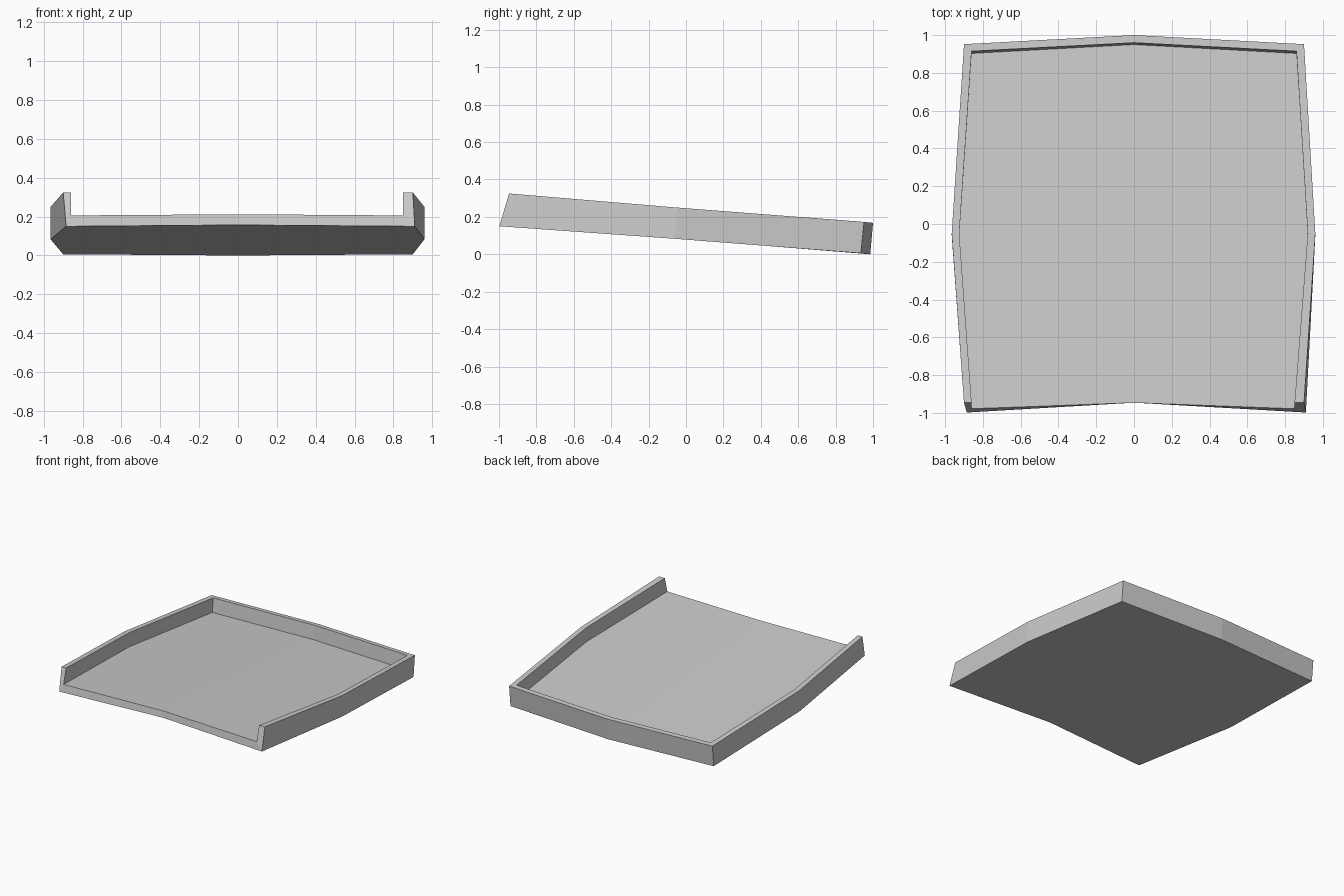
import bpy
import bmesh

cube = bpy.data.objects.get("Cube")
if cube:
    bpy.data.objects.remove(cube, do_unlink=True)

grey = bpy.data.materials.new("plain grey")
grey.use_nodes = True
colour = (0.6, 0.6, 0.6, 1)
grey.diffuse_color = colour
grey.node_tree.nodes["Principled BSDF"].inputs["Base Color"].default_value = colour

# Rings run front left, middle left, back left, back centre, then the right side
base = [(0.91, -0.998, 0.15), (0.96, -0.06, 0.083), (0.9, 0.935, 0.006), (0, 0.985, 0),
        (-0.9, 0.935, 0.006), (-0.965, -0.06, 0.083), (-0.885, -0.998, 0.15)]
rim = [(0.9, -0.946, 0.325), (0.96, -0.05, 0.25), (0.9, 0.952, 0.173), (0, 1, 0.168),
       (-0.9, 0.952, 0.173), (-0.965, -0.05, 0.25), (-0.9, -0.946, 0.325)]
rim_inner = [(0.85, -0.946, 0.325), (0.92, -0.05, 0.25), (0.86, 0.915, 0.176), (0, 0.96, 0.171),
             (-0.86, 0.915, 0.176), (-0.925, -0.05, 0.25), (-0.86, -0.946, 0.325)]
floor = [(0.85, -0.978, 0.206), (0.92, -0.055, 0.137), (0.86, 0.903, 0.064), (0, 0.95, 0.059),
         (-0.86, 0.903, 0.064), (-0.925, -0.055, 0.137), (-0.86, -0.978, 0.206)]

bm = bmesh.new()
rings = [[bm.verts.new(p) for p in ring] for ring in (base, rim, rim_inner, floor)]
bottom, top, inner, inside = rings
front_low = bm.verts.new((0, -0.946, 0.157))
front_high = bm.verts.new((0, -0.946, 0.212))

# Outer walls, rim and inner walls
for lower, upper in zip(rings, rings[1:]):
    for i in range(6):
        bm.faces.new((lower[i], lower[i + 1], upper[i + 1], upper[i]))

# Floor and underside, split along the centre line
for ring, centre in ((bottom, front_low), (inside, front_high)):
    bm.faces.new(ring[:4] + [centre])
    bm.faces.new(ring[3:] + [centre])

# Wall ends and the open front lip
for i in (0, 6):
    bm.faces.new((bottom[i], top[i], inner[i], inside[i]))
    bm.faces.new((bottom[i], inside[i], front_high, front_low))

bmesh.ops.recalc_face_normals(bm, faces=bm.faces)
mesh = bpy.data.meshes.new("tray")
bm.to_mesh(mesh)
bm.free()
mesh.materials.append(grey)
tray = bpy.data.objects.new("tray", mesh)
bpy.context.collection.objects.link(tray)
